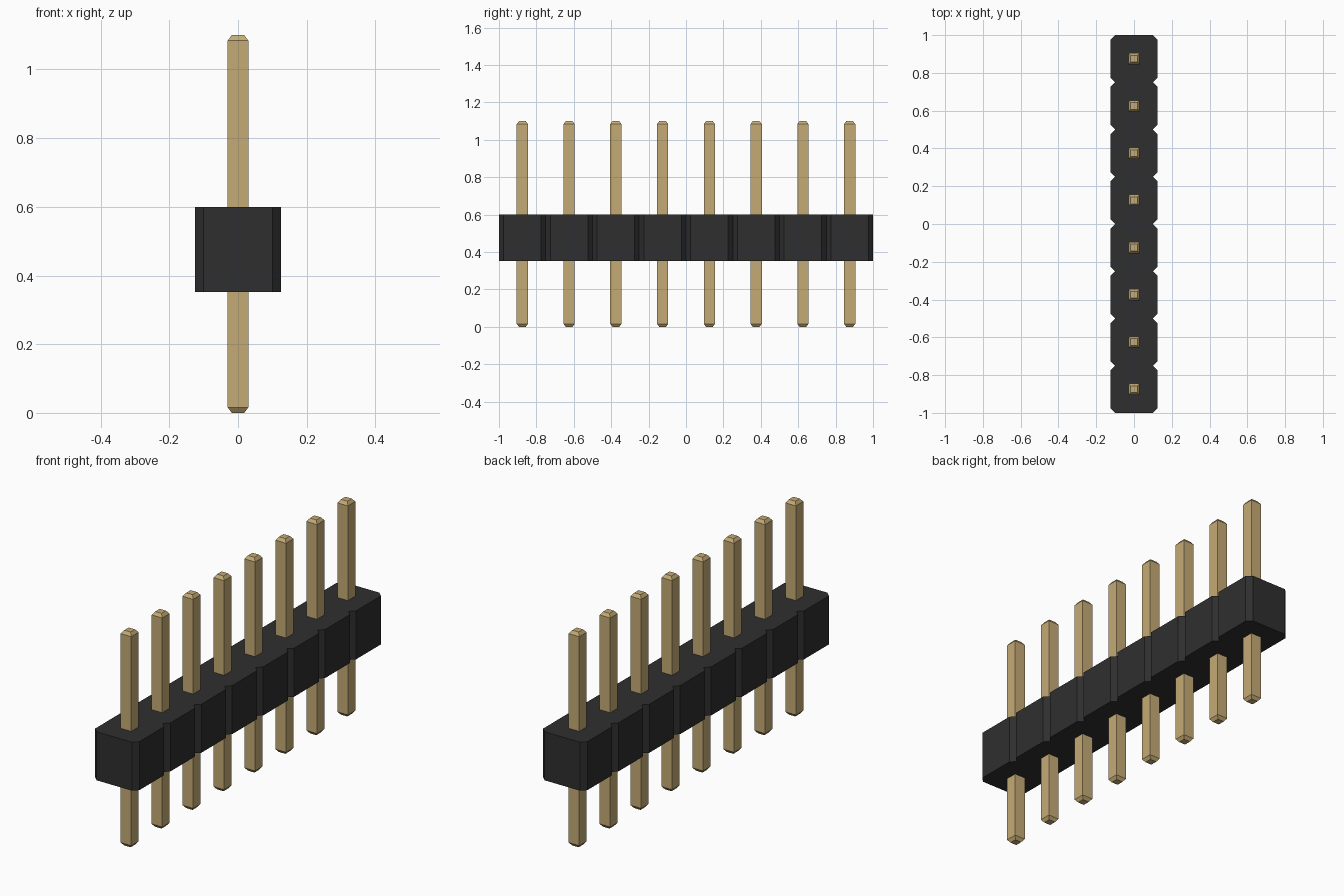
import bpy
import bmesh

COUNT = 8
PITCH = 0.25
HALF = PITCH / 2
CHAMFER = 0.025
BODY_Z = (0.352, 0.6)
PIN_HEIGHT = 1.1
PIN_HALF = 0.03
TIP_HALF = 0.018
TIP = 0.016

cube = bpy.data.objects.get("Cube")
if cube:
    bpy.data.objects.remove(cube, do_unlink=True)


def material(name, rgb):
    mat = bpy.data.materials.new(name)
    mat.use_nodes = True
    colour = (*rgb, 1)
    mat.diffuse_color = colour
    mat.node_tree.nodes["Principled BSDF"].inputs["Base Color"].default_value = colour
    return mat


def add_object(name, bm, mat):
    bmesh.ops.recalc_face_normals(bm, faces=bm.faces)
    mesh = bpy.data.meshes.new(name)
    bm.to_mesh(mesh)
    bm.free()
    mesh.materials.append(mat)
    obj = bpy.data.objects.new(name, mesh)
    bpy.context.collection.objects.link(obj)
    return obj


def square_loft(bm, sections):
    """Stack square rings given as (half width, height) and cap both ends."""
    rings = [[bm.verts.new((sx * h, sy * h, z))
              for sx, sy in ((-1, -1), (1, -1), (1, 1), (-1, 1))]
             for h, z in sections]
    for low, high in zip(rings, rings[1:]):
        for i in range(4):
            j = (i + 1) % 4
            bm.faces.new((low[i], low[j], high[j], high[i]))
    bm.faces.new(rings[0][::-1])
    bm.faces.new(rings[-1])


black = material("black plastic", (0.028, 0.028, 0.028))
gold = material("gold metal", (0.56, 0.41, 0.18))

centres = [(i - (COUNT - 1) / 2) * PITCH for i in range(COUNT)]

# Housing: a row of chamfered cells, extruded from one outline
side = []
for y in centres:
    side += [(HALF - CHAMFER, y - HALF), (HALF, y - HALF + CHAMFER),
             (HALF, y + HALF - CHAMFER)]
side.append((HALF - CHAMFER, centres[-1] + HALF))
outline = side + [(-x, y) for x, y in reversed(side)]

bm = bmesh.new()
base = bm.faces.new([bm.verts.new((x, y, BODY_Z[0])) for x, y in outline])
top = bmesh.ops.extrude_face_region(bm, geom=[base], use_keep_orig=True)
bmesh.ops.translate(bm, vec=(0, 0, BODY_Z[1] - BODY_Z[0]),
                    verts=[v for v in top["geom"] if isinstance(v, bmesh.types.BMVert)])
add_object("housing", bm, black)

# Pins: square posts with tapered tips, sharing one mesh
bm = bmesh.new()
square_loft(bm, [(TIP_HALF, 0), (PIN_HALF, TIP),
                 (PIN_HALF, PIN_HEIGHT - TIP), (TIP_HALF, PIN_HEIGHT)])
pin = add_object("pin_1", bm, gold)
pin.location.y = centres[0]
for n, y in enumerate(centres[1:], 2):
    copy = bpy.data.objects.new(f"pin_{n}", pin.data)
    copy.location.y = y
    bpy.context.collection.objects.link(copy)
